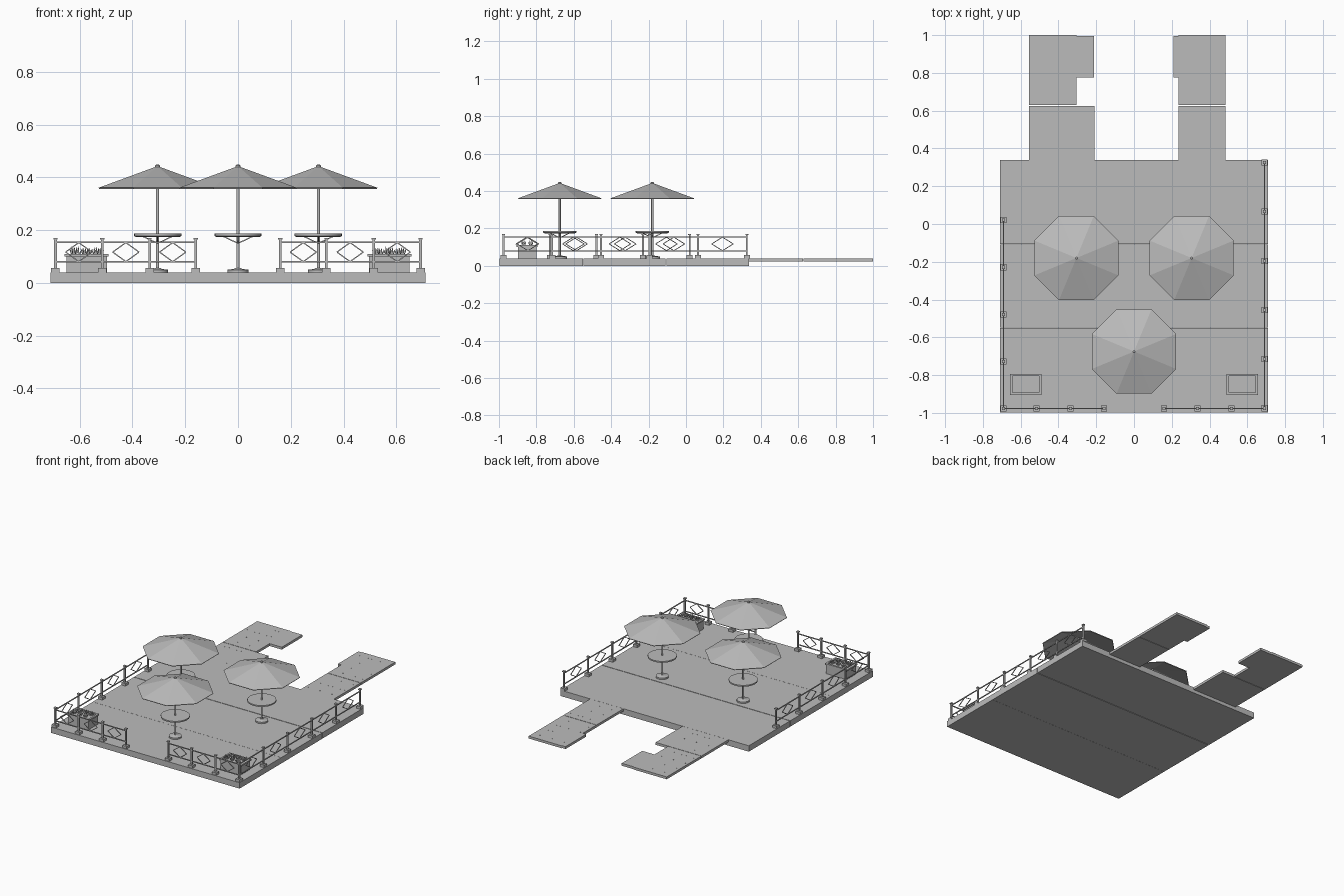
import bpy, bmesh, math, random
from mathutils import Vector, Matrix

if "Cube" in bpy.data.objects:
    bpy.data.objects.remove(bpy.data.objects["Cube"])

random.seed(4)
grey = bpy.data.materials.new("plain grey")
grey.diffuse_color = (0.5, 0.5, 0.5, 1)
grey.use_nodes = True
grey.node_tree.nodes["Principled BSDF"].inputs["Base Color"].default_value = grey.diffuse_color


def finish(bm, name, smooth=False):
    me = bpy.data.meshes.new(name)
    bm.to_mesh(me)
    bm.free()
    me.materials.append(grey)
    ob = bpy.data.objects.new(name, me)
    bpy.context.collection.objects.link(ob)
    if smooth:
        bpy.context.view_layer.objects.active = ob
        ob.select_set(True)
        bpy.ops.object.shade_smooth_by_angle(angle=math.radians(35))
        ob.select_set(False)
    return ob


def box(bm, x0, x1, y0, y1, z0, z1):
    m = Matrix.Translation(((x0 + x1) / 2, (y0 + y1) / 2, (z0 + z1) / 2))
    m = m @ Matrix.Diagonal((x1 - x0, y1 - y0, z1 - z0, 1))
    bmesh.ops.create_cube(bm, size=1, matrix=m)


def bar(bm, a, b, r, sides=4):
    a, b = Vector(a), Vector(b)
    d = b - a
    m = Matrix.Translation((a + b) / 2) @ d.to_track_quat('Z', 'Y').to_matrix().to_4x4()
    bmesh.ops.create_cone(bm, cap_ends=True, segments=sides, radius1=r, radius2=r,
                          depth=d.length, matrix=m @ Matrix.Rotation(math.pi / sides, 4, 'Z'))


def lathe(bm, profile, sides, cx, cy, turn=0.0):
    """Revolve (radius, z) pairs about a vertical axis, capping both ends."""
    rings = [[bm.verts.new((cx + r * math.cos(turn + 2 * math.pi * i / sides),
                            cy + r * math.sin(turn + 2 * math.pi * i / sides), z))
              for i in range(sides)] for r, z in profile]
    for lo, hi in zip(rings, rings[1:]):
        for i in range(sides):
            j = (i + 1) % sides
            bm.faces.new((lo[i], lo[j], hi[j], hi[i]))
    bm.faces.new(rings[0][::-1])
    bm.faces.new(rings[-1])


DECK = 0.04

# Deck: three pontoon sections with narrow joints
bm = bmesh.new()
for y0, y1 in ((-0.105, 0.338), (-0.549, -0.109), (-0.997, -0.55)):
    box(bm, -0.71, 0.71, y0, y1, 0, DECK)
finish(bm, "deck_sections")

# Gangways at the back, with an L-shaped left end and a small lip on the right
bm = bmesh.new()
for x0, x1, y0, y1 in ((-0.555, -0.21, 0.338, 0.626), (-0.555, -0.305, 0.629, 1.0),
                       (-0.305, -0.213, 0.775, 0.996), (0.235, 0.485, 0.338, 0.626),
                       (0.235, 0.485, 0.629, 1.0), (0.21, 0.235, 0.775, 0.996)):
    box(bm, x0, x1, y0, y1, 0.023, 0.0395)
finish(bm, "gangways")

# Bolt rows on the gangways
bm = bmesh.new()
for x0 in (-0.555, 0.235):
    for y in (0.39, 0.48, 0.58, 0.68, 0.77, 0.86, 0.95):
        for i in range(8):
            x = x0 + 0.02 + i * 0.03
            box(bm, x - 0.002, x + 0.002, y - 0.002, y + 0.002, 0.039, 0.0402)
finish(bm, "gangway_bolts")


# Railings: posts with foot blocks and caps, two rails, a diamond per panel
def railing(name, points):
    bm = bmesh.new()
    for x, y in points:
        box(bm, x - 0.016, x + 0.016, y - 0.016, y + 0.016, DECK, 0.057)
        box(bm, x - 0.005, x + 0.005, y - 0.005, y + 0.005, 0.057, 0.165)
        box(bm, x - 0.008, x + 0.008, y - 0.008, y + 0.008, 0.164, 0.171)
    for (xa, ya), (xb, yb) in zip(points, points[1:]):
        for z in (0.08, 0.154):
            bar(bm, (xa, ya, z), (xb, yb, z), 0.004)
        mid = Vector(((xa + xb) / 2, (ya + yb) / 2, 0.117))
        span = Vector((xb - xa, yb - ya, 0))
        half = span.normalized() * (0.05 if span.length < 0.2 else 0.058)
        up = Vector((0, 0, 0.036))
        tips = [mid + half, mid + up, mid - half, mid - up]
        for i in range(4):
            bar(bm, tips[i], tips[(i + 1) % 4], 0.003)
    finish(bm, name)


railing("left_railing", [(-0.692, 0.02 - 0.249 * i) for i in range(5)])
railing("right_railing", [(0.692, 0.325 - 0.26 * i) for i in range(6)])
for side, s in (("left", -1), ("right", 1)):
    railing("front_railing_" + side, [(s * x, -0.977) for x in (0.692, 0.515, 0.335, 0.16)])

# Parasol tables
for n, (cx, cy) in enumerate(((-0.305, -0.18), (0.305, -0.18), (0, -0.675)), 1):
    bm = bmesh.new()
    k = 1 / math.cos(math.pi / 8)
    R = 0.223 * k
    lathe(bm, [(0.006, 0.436), (R - 0.002, 0.357), (R, 0.361), (0.006, 0.441)],
          8, cx, cy, math.pi / 8)
    finish(bm, f"parasol_canopy_{n}")

    bm = bmesh.new()
    lathe(bm, [(0.006, 0.05), (0.006, 0.437), (0.009, 0.438), (0.009, 0.445), (0.005, 0.449)],
          12, cx, cy)
    finish(bm, f"parasol_pole_{n}", True)

    bm = bmesh.new()
    lathe(bm, [(0.04, DECK), (0.04, 0.05), (0.016, 0.053), (0.012, 0.056)], 20, cx, cy)
    finish(bm, f"table_foot_{n}", True)

    bm = bmesh.new()
    lathe(bm, [(0.082, 0.174), (0.09, 0.178), (0.09, 0.187)], 24, cx, cy)
    finish(bm, f"table_top_{n}", True)

    bm = bmesh.new()
    for i in range(4):
        a = i * math.pi / 2
        c, s = math.cos(a), math.sin(a)
        bar(bm, (cx + 0.004 * c, cy + 0.004 * s, 0.152),
            (cx + 0.055 * c, cy + 0.055 * s, 0.176), 0.003)
    finish(bm, f"table_struts_{n}")

# Planters in the two front corners
for side, cx in (("left", -0.574), ("right", 0.574)):
    cy, hx, hy = -0.849, 0.083, 0.056
    bm = bmesh.new()
    box(bm, cx - hx + 0.006, cx + hx - 0.006, cy - hy + 0.006, cy + hy - 0.006, DECK, 0.1)
    t = 0.013
    for sy in (-1, 1):
        y = cy + sy * (hy - t / 2)
        box(bm, cx - hx, cx + hx, y - t / 2, y + t / 2, 0.1, 0.11)
    for sx in (-1, 1):
        x = cx + sx * (hx - t / 2)
        box(bm, x - t / 2, x + t / 2, cy - hy + t, cy + hy - t, 0.1, 0.11)
    finish(bm, "planter_box_" + side)

    # Plants: upright leaf blades fanned along short diagonal rows
    bm = bmesh.new()
    for row in (-1, 1):
        for col in range(3):
            px = cx + (col - 1) * 0.042 + row * 0.008
            py = cy + row * 0.019
            d = Vector((math.cos(0.7), math.sin(0.7), 0))
            for f in (-1, -0.4, 0.3, 1):
                root = Vector((px, py, 0.098)) + d * 0.006 * f
                tip = Vector((px, py, 0.145 - 0.012 * abs(f) - random.random() * 0.01)) + d * 0.02 * f
                mid = (root + tip) / 2 + Vector((0, 0, 0.006))
                ring = [root, mid + d * 0.004, tip, mid - d * 0.004]
                bm.faces.new([bm.verts.new(p) for p in ring])
    finish(bm, "plants_" + side)
